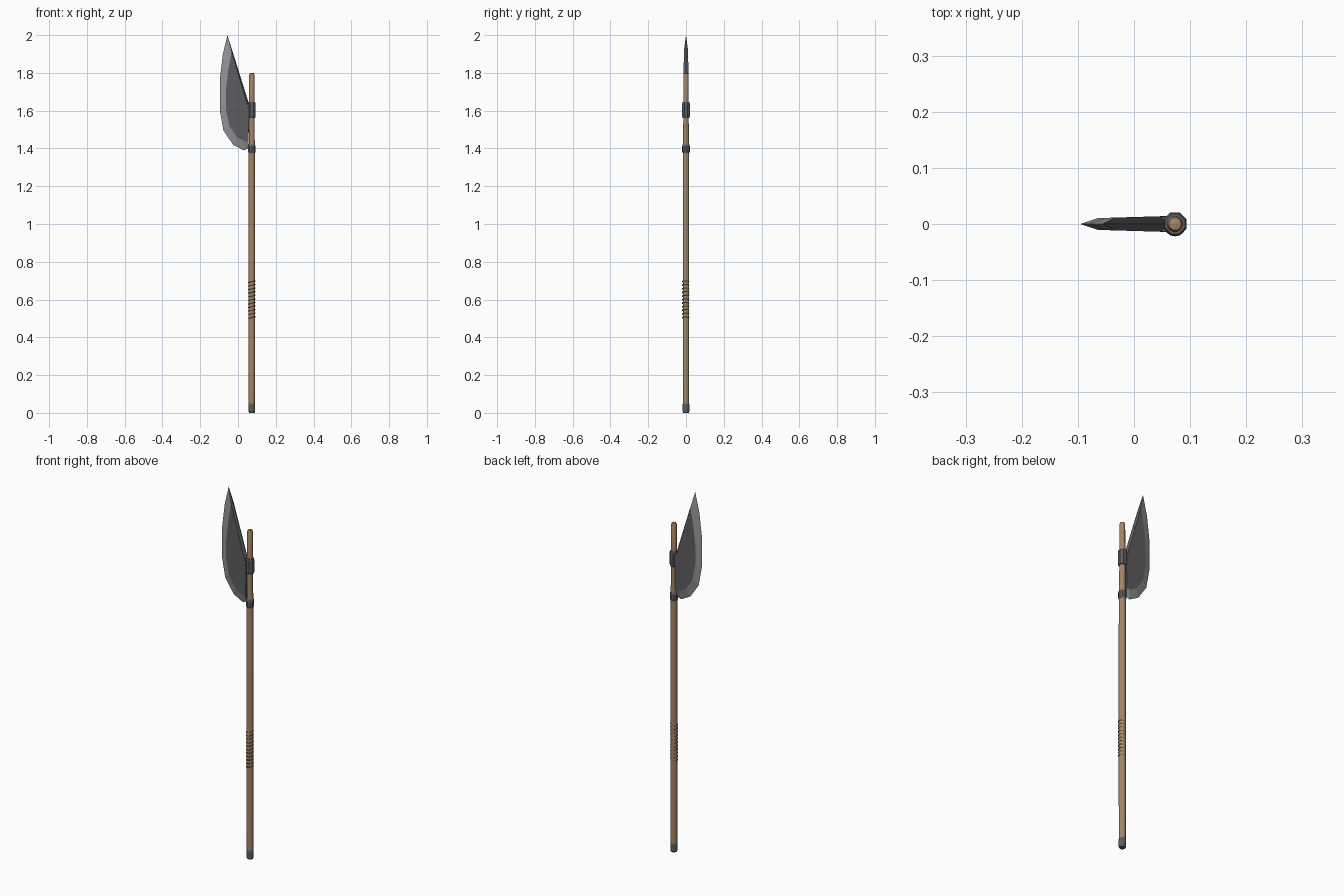
import bpy, bmesh, math

if "Cube" in bpy.data.objects:
    bpy.data.objects.remove(bpy.data.objects["Cube"])

CX = 0.073  # shaft axis


def material(name, rgb):
    m = bpy.data.materials.new(name)
    m.diffuse_color = (*rgb, 1)
    m.use_nodes = True
    m.node_tree.nodes["Principled BSDF"].inputs["Base Color"].default_value = m.diffuse_color
    return m


WOOD = material("wood", (0.36, 0.24, 0.13))
CORD = material("cord", (0.22, 0.13, 0.08))
IRON = material("iron", (0.11, 0.11, 0.12))
STEEL = material("steel", (0.30, 0.30, 0.31))


def finish(name, bm, mats, smooth=False):
    bmesh.ops.recalc_face_normals(bm, faces=bm.faces)
    me = bpy.data.meshes.new(name)
    bm.to_mesh(me)
    bm.free()
    for m in mats:
        me.materials.append(m)
    ob = bpy.data.objects.new(name, me)
    bpy.context.collection.objects.link(ob)
    if smooth:
        bpy.context.view_layer.objects.active = ob
        ob.select_set(True)
        bpy.ops.object.shade_smooth_by_angle(angle=math.radians(35))
        ob.select_set(False)
    return ob


def lathe(name, profile, sides, mat, smooth=False):
    """Closed solid of revolution about the shaft from (radius, z) points."""
    bm = bmesh.new()
    rings = []
    for r, z in profile:
        angles = [2 * math.pi * (i + 0.5) / sides for i in range(sides)]
        rings.append([bm.verts.new((CX + r * math.cos(a), r * math.sin(a), z)) for a in angles])
    for a, b in zip(rings, rings[1:]):
        for i in range(sides):
            j = (i + 1) % sides
            bm.faces.new((a[i], a[j], b[j], b[i]))
    bm.faces.new(rings[0])
    bm.faces.new(rings[-1])
    return finish(name, bm, [mat], smooth)


# Wooden shaft, slimmer above the lower band
lathe("shaft", [(0.0165, 0.02), (0.0175, 0.3), (0.0175, 1.1), (0.0170, 1.39), (0.0150, 1.50),
                (0.0145, 1.60), (0.0140, 1.79), (0.011, 1.798), (0.005, 1.80)], 16, WOOD, True)

# Iron butt cap and the two bands holding the head
lathe("butt_cap", [(0.015, 0.0), (0.0185, 0.008), (0.0185, 0.045), (0.017, 0.05)], 12, IRON)
lathe("lower_band", [(0.0175, 1.375), (0.0205, 1.383), (0.0205, 1.412), (0.0175, 1.42)], 10, IRON)
lathe("socket", [(0.019, 1.562), (0.022, 1.57), (0.022, 1.637), (0.019, 1.645)], 8, IRON)

# Grip ridges, standing out on the front half of the shaft
bm = bmesh.new()
COUNT, SEG, SIDE = 11, 16, 6
for k in range(COUNT):
    z0 = 0.505 + 0.19 * k / (COUNT - 1)
    loops = []
    for i in range(SEG):
        a = 2 * math.pi * i / SEG
        loop = []
        for s in range(SIDE):
            b = 2 * math.pi * s / SIDE
            r = 0.0168 + 0.0032 * math.cos(b)
            loop.append(bm.verts.new((CX + r * math.cos(a), r * math.sin(a) - 0.002,
                                      z0 + 0.004 * math.cos(a) + 0.0032 * math.sin(b))))
        loops.append(loop)
    for i in range(SEG):
        p, q = loops[i], loops[(i + 1) % SEG]
        for s in range(SIDE):
            t = (s + 1) % SIDE
            bm.faces.new((p[s], p[t], q[t], q[s]))
finish("grip_cord", bm, [CORD], True)

# Blade: sharp outer outline paired point by point with the raised flat panel
outer = [(-0.056, 2.00), (-0.080, 1.90), (-0.096, 1.77), (-0.096, 1.60), (-0.077, 1.495),
         (-0.026, 1.42), (0.030, 1.39), (0.054, 1.402), (0.060, 1.57), (0.060, 1.63)]
inner = [(-0.034, 1.915), (-0.051, 1.82), (-0.064, 1.71), (-0.064, 1.61), (-0.047, 1.52),
         (-0.006, 1.46), (0.038, 1.435), (0.056, 1.442), (0.058, 1.57), (0.050, 1.63)]
bm = bmesh.new()
edge = [bm.verts.new((x, 0, z)) for x, z in outer]
n = len(outer)
for side in (-1, 1):
    flat = [bm.verts.new((x, side * (0.0105 + 0.03 * (x + 0.064)), z)) for x, z in inner]
    bm.faces.new(flat).material_index = 1
    for i in range(n):
        j = (i + 1) % n
        f = bm.faces.new((edge[i], edge[j], flat[j], flat[i]))
        f.material_index = 0 if i < 7 else 1
finish("blade", bm, [STEEL, IRON])

# Tang joining the blade to the socket
bm = bmesh.new()
bmesh.ops.create_cube(bm, size=1)
for v in bm.verts:
    taper = 0.0165 if v.co.x > 0 else 0.013
    v.co = (0.062 + 0.026 * v.co.x, math.copysign(taper, v.co.y), 1.603 + 0.07 * v.co.z)
finish("tang", bm, [IRON])
